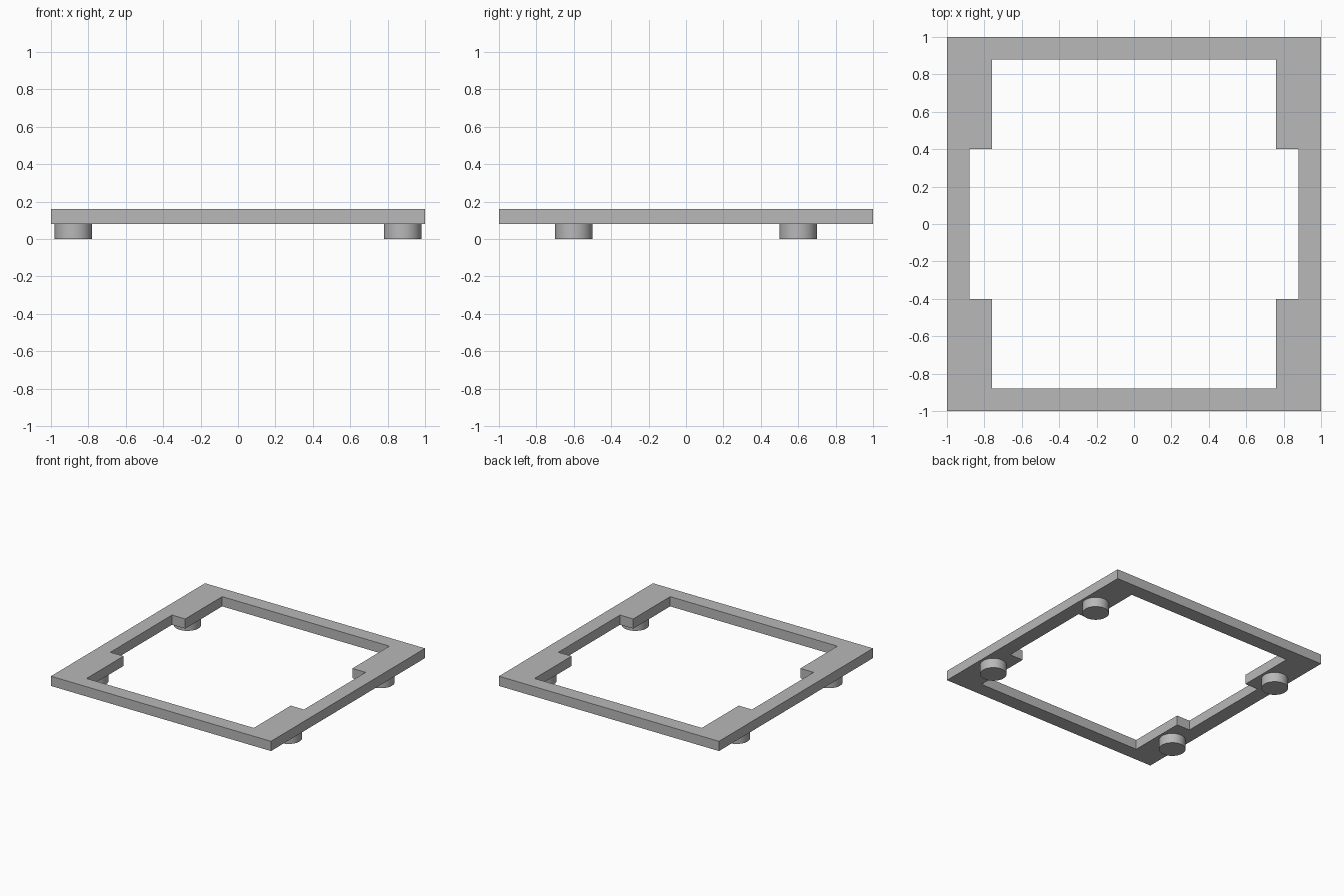
import bpy

cube = bpy.data.objects.get("Cube")
if cube:
    bpy.data.objects.remove(cube, do_unlink=True)

THICK = 0.08  # plate thickness and foot height

grey = bpy.data.materials.new("plain grey")
grey.use_nodes = True
colour = (0.48, 0.48, 0.48, 1)
grey.diffuse_color = colour
grey.node_tree.nodes["Principled BSDF"].inputs["Base Color"].default_value = colour


def add_loop(curve, points):
    """Add a closed straight-sided outline to a 2D curve."""
    spline = curve.splines.new("POLY")
    spline.points.add(len(points) - 1)
    for point, (x, y) in zip(spline.points, points):
        point.co = (x, y, 0, 1)
    spline.use_cyclic_u = True


# Square frame with an opening that widens at the middle of each side
curve = bpy.data.curves.new("frame", "CURVE")
curve.dimensions = "2D"
curve.fill_mode = "BOTH"
curve.extrude = THICK / 2
add_loop(curve, [(-1, -1), (1, -1), (1, 1), (-1, 1)])
right_side = [(0.76, -0.88), (0.76, -0.4), (0.88, -0.4),
              (0.88, 0.4), (0.76, 0.4), (0.76, 0.88)]
add_loop(curve, right_side + [(-x, -y) for x, y in right_side])

frame = bpy.data.objects.new("frame", curve)
frame.location.z = THICK * 1.5
bpy.context.collection.objects.link(frame)
bpy.ops.object.select_all(action="DESELECT")
frame.select_set(True)
bpy.context.view_layer.objects.active = frame
bpy.ops.object.convert(target="MESH")
frame = bpy.context.object
frame.data.materials.clear()
frame.data.materials.append(grey)
frame.data.shade_flat()

# Four round feet under the side rails
for side, x in (("left", 0.88), ("right", -0.88)):
    for end, y in (("front", -0.6), ("back", 0.6)):
        bpy.ops.mesh.primitive_cylinder_add(
            vertices=48, radius=0.1, depth=THICK, location=(x, y, THICK / 2))
        foot = bpy.context.object
        foot.name = f"{end}_{side}_foot"
        foot.data.materials.append(grey)
        bpy.ops.object.shade_smooth_by_angle()
